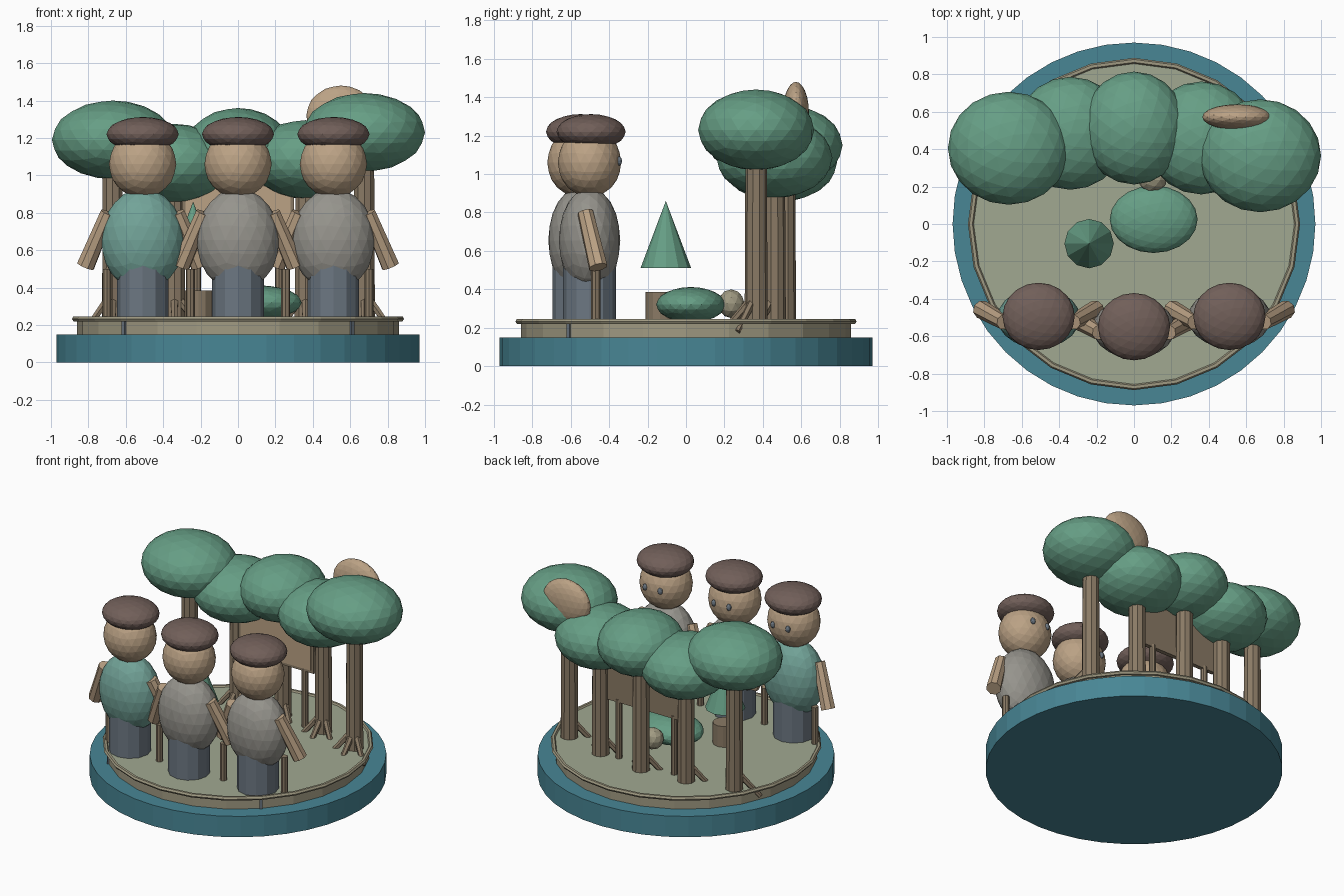
import bpy, bmesh, math
from mathutils import Vector, Matrix

if "Cube" in bpy.data.objects:
    bpy.data.objects.remove(bpy.data.objects["Cube"])


def make_mat(name, r, g, b):
    m = bpy.data.materials.new(name)
    m.diffuse_color = [((c / 255 + 0.055) / 1.055) ** 2.4 for c in (r, g, b)] + [1]
    m.use_nodes = True
    m.node_tree.nodes["Principled BSDF"].inputs["Base Color"].default_value = m.diffuse_color
    return m


WATER = make_mat("water_teal", 72, 134, 149)
SAGE = make_mat("ground_sage", 161, 169, 145)
SAND = make_mat("sand", 160, 154, 130)
LEAF = make_mat("leaf_green", 102, 158, 133)
BARK = make_mat("bark", 138, 122, 101)
SKIN = make_mat("tan", 187, 162, 133)
CAP = make_mat("cap_brown", 113, 95, 89)
GREY = make_mat("shirt_grey", 150, 148, 141)
AQUA = make_mat("shirt_aqua", 114, 163, 152)
SLATE = make_mat("slate", 108, 119, 130)


def finish(name, bm, mat):
    me = bpy.data.meshes.new(name)
    bm.to_mesh(me)
    bm.free()
    me.materials.append(mat)
    ob = bpy.data.objects.new(name, me)
    bpy.context.collection.objects.link(ob)
    return ob


def blob(name, loc, size, mat, sub=3):
    """Faceted ellipsoid."""
    bm = bmesh.new()
    bmesh.ops.create_icosphere(bm, subdivisions=sub, radius=1,
                               matrix=Matrix.LocRotScale(Vector(loc), None, Vector(size)))
    return finish(name, bm, mat)


def rod(name, a, b, r1, r2, mat, sides=8):
    """Cylinder or cone from point a to point b."""
    a, b = Vector(a), Vector(b)
    d = b - a
    rot = d.to_track_quat('Z', 'Y')
    bm = bmesh.new()
    bmesh.ops.create_cone(bm, cap_ends=True, segments=sides, radius1=r1, radius2=r2,
                          depth=d.length, matrix=Matrix.LocRotScale((a + b) / 2, rot, None))
    return finish(name, bm, mat)


def box(name, loc, size, mat, turn=0):
    bm = bmesh.new()
    bmesh.ops.create_cube(bm, size=1, matrix=Matrix.Translation(loc)
                          @ Matrix.Rotation(turn, 4, 'Z') @ Matrix.Diagonal((*size, 1)))
    return finish(name, bm, mat)


# Base and island
rod("water_base", (0, 0, 0), (0, 0, 0.15), 0.97, 0.97, WATER, 40)
island = rod("island", (0, 0, 0.15), (0, 0, 0.235), 0.86, 0.86, SAND, 24)
island.data.materials.append(SAGE)
for f in island.data.polygons:
    if f.normal.z > 0.5:
        f.material_index = 1

# Rounded rim swept round the island
bm = bmesh.new()
SEG, TUBE = 24, 6
rings = []
for i in range(SEG):
    a = 2 * math.pi * i / SEG
    ring = []
    for j in range(TUBE):
        t = 2 * math.pi * j / TUBE
        r = 0.872 + 0.016 * math.cos(t)
        ring.append(bm.verts.new((r * math.cos(a), r * math.sin(a), 0.233 + 0.015 * math.sin(t))))
    rings.append(ring)
for i in range(SEG):
    p, q = rings[i], rings[(i + 1) % SEG]
    for j in range(TUBE):
        k = (j + 1) % TUBE
        bm.faces.new((p[j], q[j], q[k], p[k]))
finish("island_rim", bm, SAND)

# Small slate markers on the island side
for s in (-1, 1):
    box("side_marker", (s * 0.604, -0.604, 0.185), (0.02, 0.03, 0.07), SLATE, s * math.pi / 4)

# Trees: x, y, crown height, crown half width
TREES = [(-0.67, 0.405, 1.19, 0.325), (-0.34, 0.485, 1.065, 0.30), (0, 0.513, 1.15, 0.28),
         (0.36, 0.46, 1.085, 0.30), (0.675, 0.365, 1.23, 0.325)]
for x, y, z, rx in TREES:
    rod("tree_trunk", (x, y, 0.22), (x, y, z), 0.06, 0.055, BARK, 10)
    blob("tree_crown", (x, y, z), (rx, 0.302, 0.21), LEAF)
    for deg in (215, 270, 325):
        a = math.radians(deg)
        dx, dy = math.cos(a), math.sin(a)
        rod("tree_root", (x + 0.03 * dx, y + 0.03 * dy, 0.34),
            (x + 0.17 * dx, y + 0.17 * dy, 0.18), 0.022, 0.016, BARK, 6)

# Tan disc behind the right crown
blob("tan_disc", (0.55, 0.572, 1.32), (0.185, 0.068, 0.16), SKIN)

# Raised board with front panel and posts
box("board", (0, 0.45, 0.80), (0.60, 0.03, 0.32), BARK)
box("board_panel", (0, 0.433, 0.80), (0.56, 0.008, 0.28), SKIN)
for s in (-1, 1):
    rod("board_post", (s * 0.22, 0.45, 0.22), (s * 0.22, 0.45, 0.66), 0.022, 0.022, BARK, 8)

# Middle of the island: bush, pebble, stump and cone tree
blob("bush", (0.105, 0.025, 0.32), (0.235, 0.18, 0.092), LEAF)
blob("pebble", (0.1, 0.235, 0.325), (0.075, 0.07, 0.075), SAND, 2)
rod("stump", (-0.21, -0.135, 0.22), (-0.21, -0.135, 0.385), 0.075, 0.075, BARK, 12)
rod("cone_tree", (-0.24, -0.105, 0.51), (-0.24, -0.105, 0.86), 0.132, 0, LEAF, 12)

# Three figures facing the trees
for x, y, shirt in ((-0.51, -0.502, AQUA), (0, -0.557, GREY), (0.51, -0.502, GREY)):
    rod("legs", (x, y, 0.22), (x, y, 0.55), 0.138, 0.138, SLATE, 12)
    blob("body", (x, y, 0.655), (0.222, 0.16, 0.275), shirt)
    blob("head", (x, y, 1.06), (0.18, 0.165, 0.18), SKIN)
    blob("cap", (x, y + 0.008, 1.22), (0.193, 0.18, 0.092), CAP)
    for s in (-1, 1):
        blob("eye", (x + s * 0.06, y + 0.154, 1.068), (0.018, 0.015, 0.024), SLATE, 2)
        rod("arm", (x + s * 0.185, y - 0.022, 0.80), (x + s * 0.305, y + 0.045, 0.515),
            0.042, 0.05, SKIN, 8)

# Short poles beside the figures
for s in (-1, 1):
    for x, y in ((0.70, -0.47), (0.255, -0.53)):
        rod("pole", (s * x, y, 0.22), (s * x, y, 0.50), 0.024, 0.024, BARK, 8)
